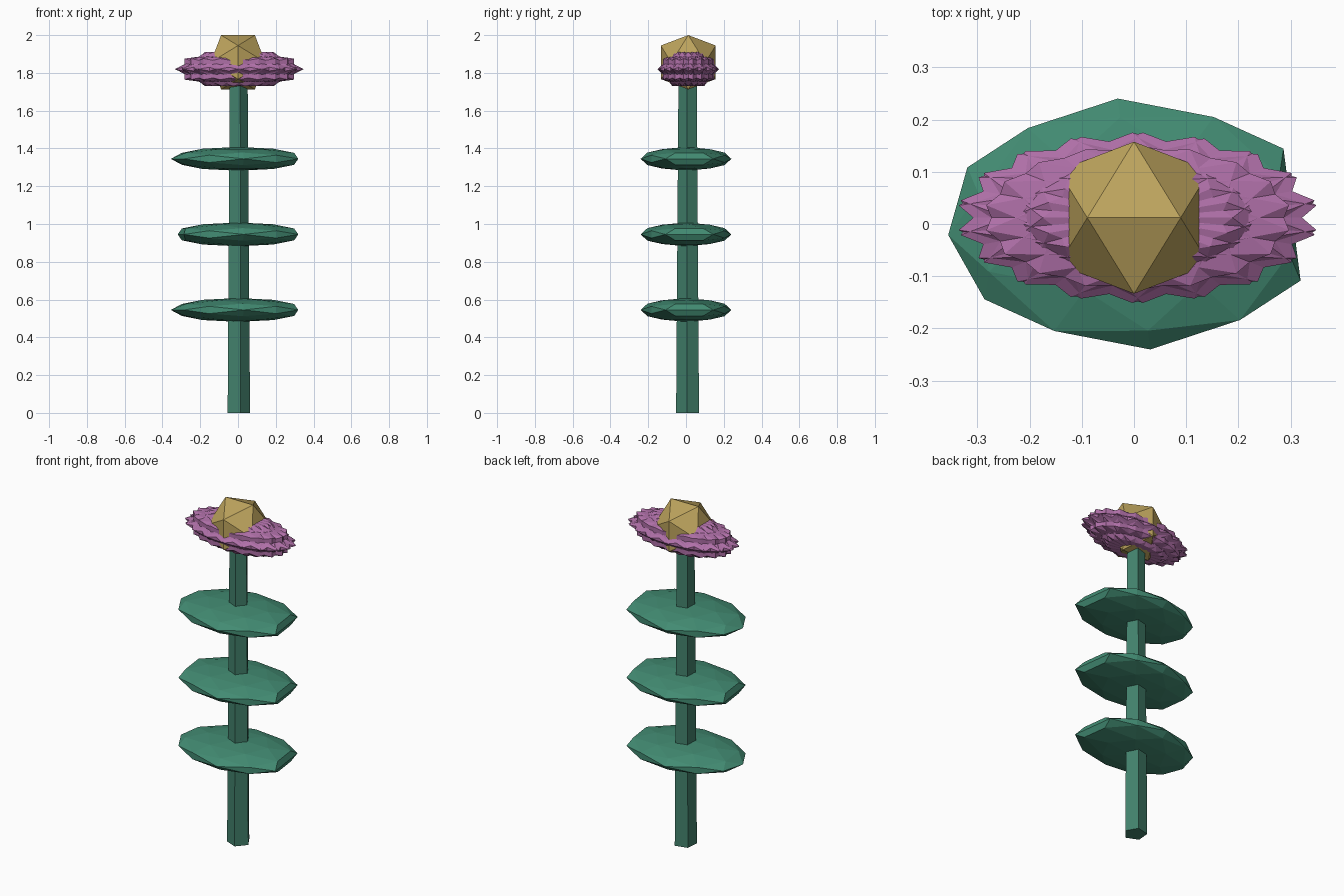
import bpy, bmesh
from math import cos, sin, radians, sqrt
from mathutils import Vector, Matrix

if "Cube" in bpy.data.objects:
    bpy.data.objects.remove(bpy.data.objects["Cube"])

PHI = (1 + sqrt(5)) / 2


def material(name, rgb):
    m = bpy.data.materials.new(name)
    m.diffuse_color = (*rgb, 1)
    m.use_nodes = True
    m.node_tree.nodes["Principled BSDF"].inputs["Base Color"].default_value = m.diffuse_color
    return m


GREEN = material("leaf_green", (0.055, 0.26, 0.17))
STEM = material("stem_green", (0.055, 0.22, 0.15))
PURPLE = material("petal_purple", (0.43, 0.16, 0.39))
GOLD = material("centre_gold", (0.51, 0.37, 0.11))


def ico_points(fine=False):
    # unit icosahedron with a horizontal edge along x on top
    pts = []
    for a in (-1, 1):
        for b in (-PHI, PHI):
            pts += [Vector((a, 0, b)), Vector((b, a, 0)), Vector((0, b, a))]
    if fine:  # add edge midpoints for the 80-face sphere
        pts += [(p + q) / 2 for i, p in enumerate(pts) for q in pts[:i]
                if (p - q).length < 2.1]
    return [p.normalized() for p in pts]


def hull_object(name, shells, mat):
    # each shell is a list of points wrapped in flat faces
    bm = bmesh.new()
    for pts in shells:
        verts = [bm.verts.new(p) for p in pts]
        bmesh.ops.convex_hull(bm, input=verts)
    bmesh.ops.recalc_face_normals(bm, faces=bm.faces[:])
    me = bpy.data.meshes.new(name)
    bm.to_mesh(me)
    bm.free()
    me.materials.append(mat)
    ob = bpy.data.objects.new(name, me)
    bpy.context.collection.objects.link(ob)
    return ob


def place(pts, centre, size, turn=0):
    # turn first, then flatten, so the outline stays an ellipse
    m = (Matrix.Translation(centre) @ Matrix.Diagonal((*size, 1))
         @ Matrix.Rotation(radians(turn), 4, 'Z'))
    return [m @ p for p in pts]


# five-sided tapered stem
stem = []
for z, r in ((0, 0.064), (1.8, 0.051)):
    for k in range(5):
        a = radians(-77 + 72 * k)
        stem.append(Vector((r * cos(a), 0.01 + r * sin(a), z)))
hull_object("stem", [stem], STEM)

# three flat leaves with blunted ends
for name, z, blunt_left in (("lower_leaf", 0.545, False),
                            ("middle_leaf", 0.945, True),
                            ("upper_leaf", 1.345, False)):
    pts = [p for p in ico_points(True)
           if p.x < 0.99 and not (blunt_left and p.x < -0.99)]
    hull_object(name, [place(pts, (0, 0, z), (0.357, 0.241, 0.063), 5)], GREEN)

# nine overlapping petals, turned in steps around the flower head
hull_object("petals", [place(ico_points(), (0.007, 0.012, 1.82),
                             (0.346, 0.163, 0.106), 40 * k)
                       for k in range(9)], PURPLE)

# faceted centre
hull_object("flower_centre", [place(ico_points(), (0, 0.012, 1.856),
                                    (0.17, 0.171, 0.169))], GOLD)
